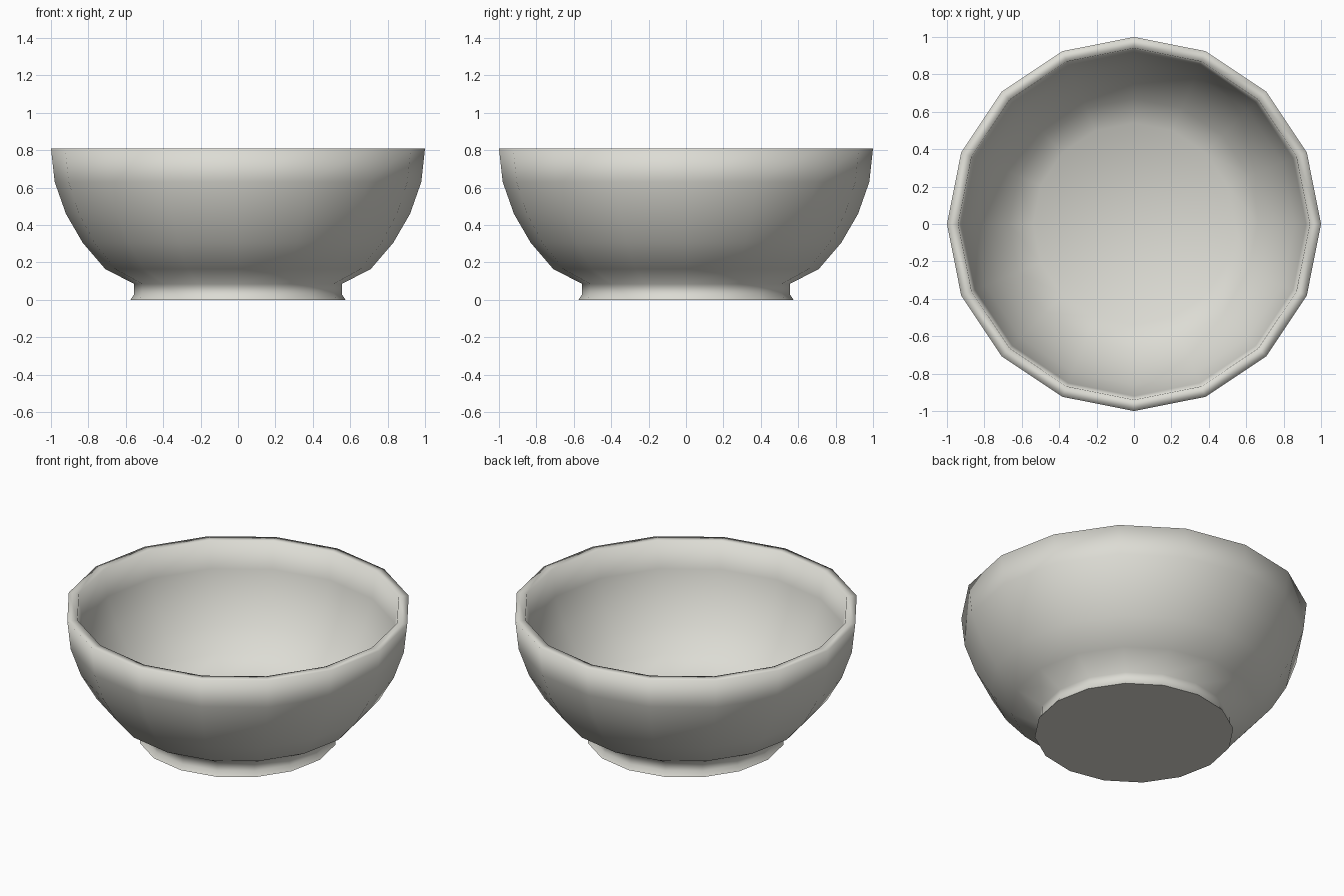
import bpy, bmesh, math

if "Cube" in bpy.data.objects:
    bpy.data.objects.remove(bpy.data.objects["Cube"])

SIDES = 16

glaze = bpy.data.materials.new("warm_grey_ceramic")
glaze.diffuse_color = (0.72, 0.715, 0.66, 1)
glaze.use_nodes = True
glaze.node_tree.nodes["Principled BSDF"].inputs["Base Color"].default_value = glaze.diffuse_color

# Closed wall profile (radius, height): foot, outer wall, rim, inner wall
profile = [(0.575, 0), (0.555, 0.03), (0.555, 0.085), (0.71, 0.165), (0.83, 0.305),
           (0.92, 0.46), (0.98, 0.63), (1.0, 0.81),
           (0.94, 0.81), (0.92, 0.64), (0.86, 0.48), (0.78, 0.34), (0.67, 0.215),
           (0.54, 0.13)]

bm = bmesh.new()
rings = [[bm.verts.new((r * math.cos(2 * math.pi * i / SIDES),
                        r * math.sin(2 * math.pi * i / SIDES), z))
          for i in range(SIDES)] for r, z in profile]
for a, b in zip(rings, rings[1:]):
    for i in range(SIDES):
        j = (i + 1) % SIDES
        bm.faces.new((a[i], a[j], b[j], b[i]))

# Underside and inner floor
base = bm.faces.new(list(reversed(rings[0])))
bm.faces.new(rings[-1])
for f in bm.faces:
    f.smooth = True
for e in base.edges:
    e.smooth = False

mesh = bpy.data.meshes.new("bowl")
bm.to_mesh(mesh)
bm.free()
mesh.materials.append(glaze)
bpy.context.collection.objects.link(bpy.data.objects.new("bowl", mesh))
